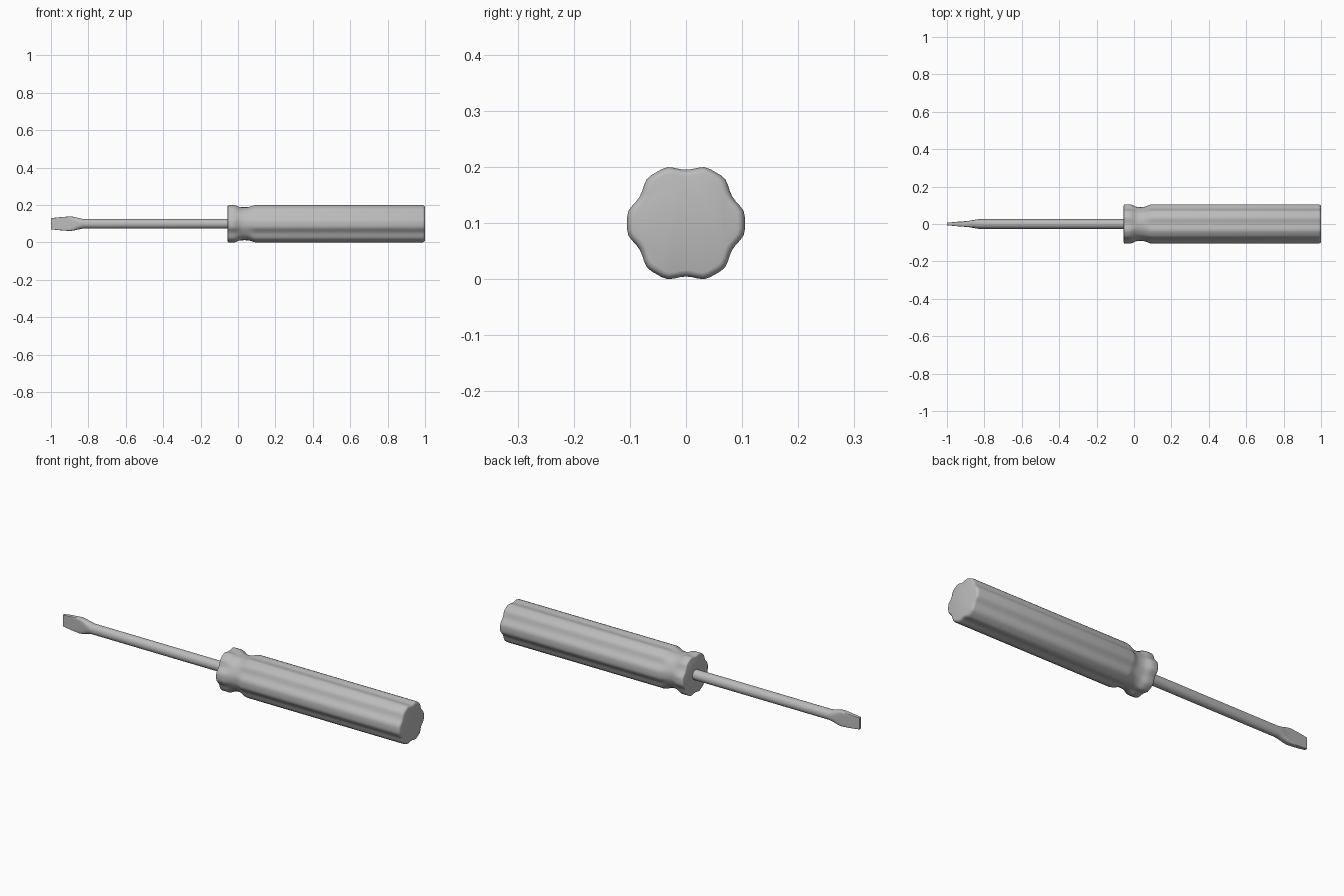
import bpy, bmesh
from math import cos, sin, radians, copysign

cube = bpy.data.objects.get("Cube")
if cube:
    bpy.data.objects.remove(cube)

AXIS_Z = 0.1

grey = bpy.data.materials.new("plain grey")
grey.use_nodes = True
grey.diffuse_color = (0.5, 0.5, 0.5, 1)
grey.node_tree.nodes["Principled BSDF"].inputs["Base Color"].default_value = (0.5, 0.5, 0.5, 1)


def loft(name, rings, angle):
    """Skin a list of (x, [(y, z), ...]) rings and cap both ends."""
    bm = bmesh.new()
    loops = [[bm.verts.new((x, y, z + AXIS_Z)) for y, z in pts] for x, pts in rings]
    n = len(loops[0])
    for a, b in zip(loops, loops[1:]):
        for i in range(n):
            j = (i + 1) % n
            bm.faces.new((a[i], a[j], b[j], b[i]))
    bm.faces.new(loops[0])
    bm.faces.new(loops[-1])
    bmesh.ops.recalc_face_normals(bm, faces=bm.faces)
    mesh = bpy.data.meshes.new(name)
    bm.to_mesh(mesh)
    bm.free()
    mesh.materials.append(grey)
    obj = bpy.data.objects.new(name, mesh)
    bpy.context.collection.objects.link(obj)
    bpy.ops.object.select_all(action='DESELECT')
    obj.select_set(True)
    bpy.context.view_layer.objects.active = obj
    bpy.ops.object.shade_smooth_by_angle(angle=radians(angle))
    return obj


# Six-lobed grip section: half a lobe as (degrees, radius), mirrored and repeated
half_lobe = [(0, 0.105), (6, 0.1055), (12, 0.105), (18, 0.1008), (24, 0.0967), (30, 0.0952)]
lobe = [(-a, r) for a, r in half_lobe[-2:0:-1]] + half_lobe


def grip_section(inset, blend):
    """Lobed outline shrunk by inset and blended towards a round neck."""
    pts = []
    for k in range(6):
        for a, r in lobe:
            t = radians(a + 60 * k)
            rad = (r - inset) * (1 - blend) + 0.087 * blend
            pts.append((rad * cos(t), rad * sin(t)))
    return pts


# Handle: collar, waisted neck, long grip with rounded rim
stations = [(-0.055, 0.006, 0), (-0.053, 0.002, 0), (-0.048, 0, 0), (-0.02, 0, 0),
            (-0.008, 0, 0.2), (0.005, 0, 0.6), (0.018, 0, 0.8), (0.035, 0, 0.85),
            (0.052, 0, 0.8), (0.068, 0, 0.5), (0.082, 0, 0.15), (0.095, 0, 0),
            (0.985, 0, 0), (0.992, 0.002, 0), (0.998, 0.006, 0), (1.0, 0.012, 0)]
loft("handle", [(x, grip_section(i, b)) for x, i, b in stations], 50)


# Shaft: round rod flaring and flattening into a blade
def rod_section(half_y, half_z, power):
    pts = []
    for k in range(32):
        t = radians(360 * (k + 0.5) / 32)
        c, s = cos(t), sin(t)
        pts.append((half_y * copysign(abs(c) ** power, c),
                    half_z * copysign(abs(s) ** power, s)))
    return pts


blade = [(-1.0, 0.007, 0.03, 0.1), (-0.95, 0.0115, 0.035, 0.15), (-0.9, 0.0155, 0.039, 0.3),
         (-0.88, 0.0175, 0.037, 0.5), (-0.855, 0.022, 0.031, 0.8), (-0.83, 0.026, 0.026, 1),
         (-0.04, 0.026, 0.026, 1)]
loft("shaft_and_blade", [(x, rod_section(y, z, p)) for x, y, z, p in blade], 40)
